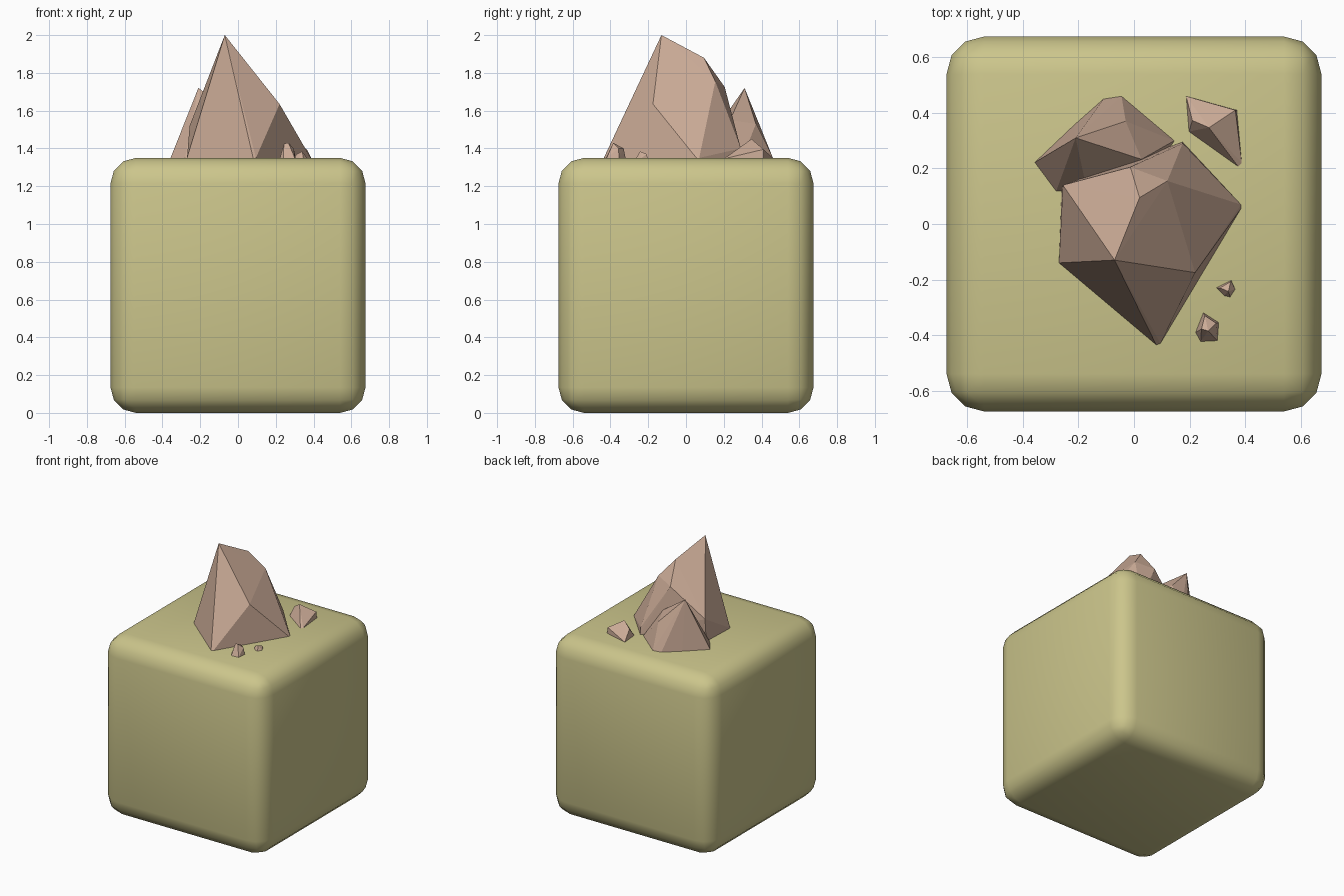
import bpy, bmesh

TOP = 1.35  # height of the block's top face


def material(name, rgb):
    m = bpy.data.materials.new(name)
    m.diffuse_color = (*rgb, 1)
    return m


sand = material("sand", (0.60, 0.56, 0.26))
stone = material("stone", (0.60, 0.41, 0.31))


def rock(name, footprint, peaks):
    """Faceted rock: hull of a footprint on the block and raised points."""
    bm = bmesh.new()
    for x, y in footprint:
        bm.verts.new((x, y, TOP))
        bm.verts.new((x * 0.98, y * 0.98, TOP - 0.04))
    for p in peaks:
        bm.verts.new(p)
    hull = bmesh.ops.convex_hull(bm, input=bm.verts[:])
    junk = set(hull["geom_interior"]) | set(hull["geom_unused"])
    bmesh.ops.delete(bm, geom=[v for v in junk if isinstance(v, bmesh.types.BMVert)],
                     context="VERTS")
    bmesh.ops.recalc_face_normals(bm, faces=bm.faces[:])
    me = bpy.data.meshes.new(name)
    bm.to_mesh(me)
    bm.free()
    me.materials.append(stone)
    ob = bpy.data.objects.new(name, me)
    bpy.context.collection.objects.link(ob)
    return ob


# Rounded base block
bpy.ops.mesh.primitive_cube_add(size=TOP, location=(0, 0, TOP / 2))
block = bpy.context.object
block.name = "base_block"
block.data.materials.append(sand)
bevel = block.modifiers.new("rounding", "BEVEL")
bevel.width = 0.135
bevel.segments = 3
bpy.ops.object.shade_smooth()

# Tall main rock
rock("main_rock",
     [(-0.27, -0.14), (0.08, -0.435), (0.095, -0.43), (0.385, 0.055),
      (0.385, 0.07), (0.175, 0.295), (-0.02, 0.22), (-0.26, 0.13)],
     [(-0.07, -0.13, 2.0), (0.02, 0.095, 1.88), (0.12, 0.155, 1.755),
      (-0.013, 0.205, 1.725), (0.22, -0.175, 1.635), (-0.256, 0.14, 1.52),
      (0.175, 0.29, 1.40)])

# Lower rock leaning on its back
rock("back_rock",
     [(-0.045, 0.46), (-0.11, 0.45), (-0.217, 0.355), (-0.357, 0.222),
      (-0.28, 0.118), (-0.15, 0.12), (0.145, 0.30), (0.08, 0.20)],
     [(-0.21, 0.31, 1.72), (-0.03, 0.37, 1.53), (0.027, 0.233, 1.55),
      (-0.177, 0.157, 1.50)])

# Loose side rock
rock("side_rock",
     [(0.188, 0.46), (0.37, 0.41), (0.388, 0.22), (0.375, 0.207),
      (0.267, 0.312), (0.198, 0.333)],
     [(0.27, 0.347, 1.45), (0.21, 0.373, 1.41), (0.365, 0.41, 1.395)])

# Two pebbles near the front right
rock("large_pebble",
     [(0.25, -0.32), (0.305, -0.355), (0.30, -0.42), (0.24, -0.423), (0.222, -0.39)],
     [(0.267, -0.385, 1.43), (0.243, -0.378, 1.425), (0.295, -0.357, 1.40),
      (0.255, -0.33, 1.40)])
rock("small_pebble",
     [(0.297, -0.23), (0.35, -0.203), (0.364, -0.235), (0.346, -0.263), (0.325, -0.258)],
     [(0.34, -0.243, 1.385), (0.348, -0.208, 1.37), (0.31, -0.23, 1.37)])
